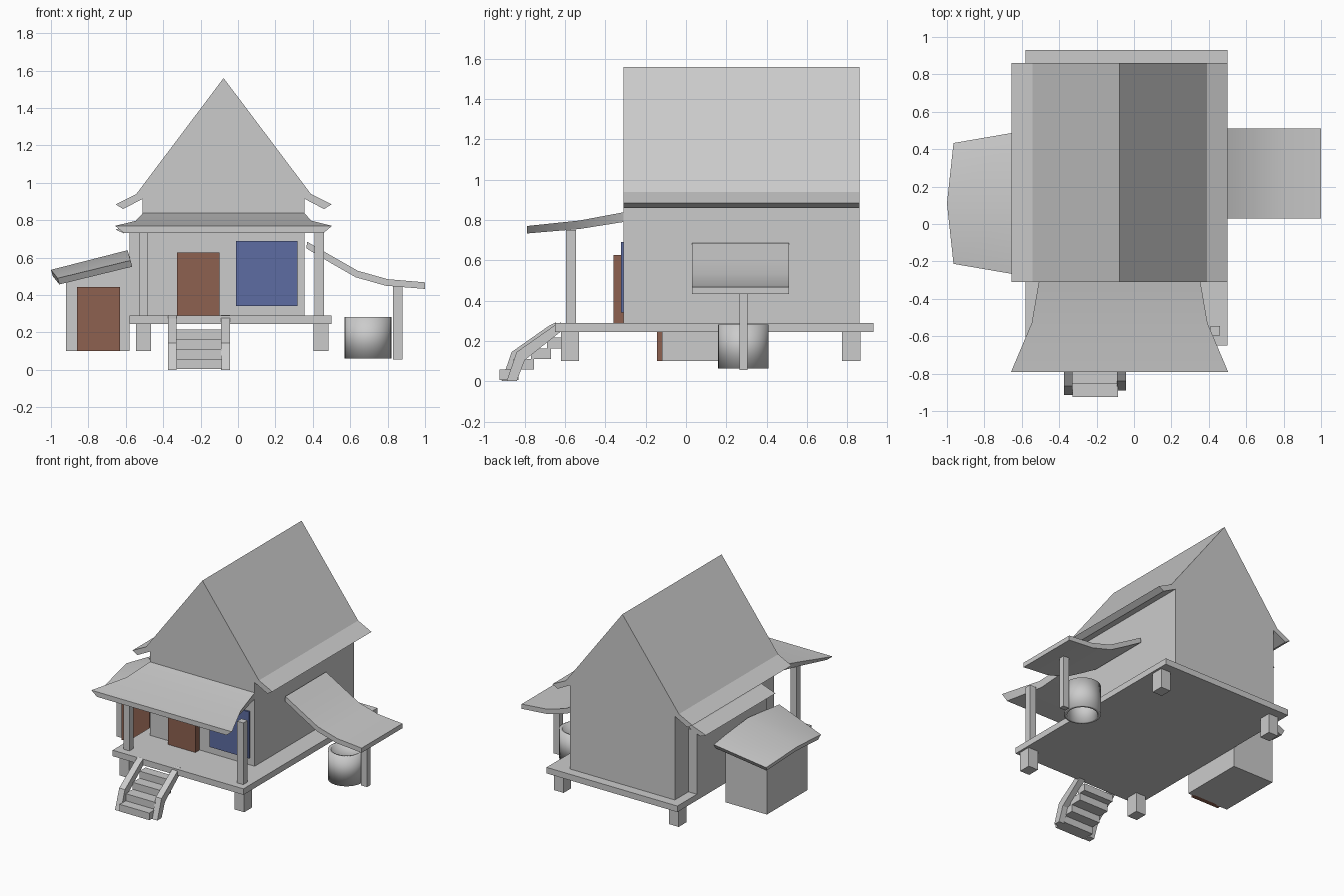
import bpy, bmesh
from math import radians

if "Cube" in bpy.data.objects:
    bpy.data.objects.remove(bpy.data.objects["Cube"])


def material(name, color):
    m = bpy.data.materials.new(name)
    m.diffuse_color = color
    m.use_nodes = True
    m.node_tree.nodes["Principled BSDF"].inputs["Base Color"].default_value = m.diffuse_color
    return m


BROWN = material("brown", (0.27, 0.12, 0.08, 1))
BLUE = material("blue", (0.11, 0.15, 0.36, 1))


def loft(name, rings, mat=None, smooth=False):
    """Skin closed rings of equal length and cap both ends."""
    bm = bmesh.new()
    vs = [[bm.verts.new(p) for p in r] for r in rings]
    n = len(rings[0])
    for a, b in zip(vs, vs[1:]):
        for i in range(n):
            j = (i + 1) % n
            bm.faces.new((a[i], a[j], b[j], b[i]))
    bm.faces.new(vs[0])
    bm.faces.new(vs[-1])
    bmesh.ops.recalc_face_normals(bm, faces=bm.faces)
    me = bpy.data.meshes.new(name)
    bm.to_mesh(me)
    bm.free()
    ob = bpy.data.objects.new(name, me)
    bpy.context.collection.objects.link(ob)
    if mat:
        me.materials.append(mat)
    if smooth:
        bpy.ops.object.select_all(action='DESELECT')
        ob.select_set(True)
        bpy.context.view_layer.objects.active = ob
        bpy.ops.object.shade_smooth_by_angle(angle=radians(30))
    return ob


def prism_y(name, pts, y0, y1, mat=None, smooth=False):
    return loft(name, [[(x, y, z) for x, z in pts] for y in (y0, y1)], mat, smooth)


def prism_x(name, pts, x0, x1):
    return loft(name, [[(x, y, z) for y, z in pts] for x in (x0, x1)])


def box(name, x0, x1, y0, y1, z0, z1, mat=None):
    return prism_y(name, [(x0, z0), (x1, z0), (x1, z1), (x0, z1)], y0, y1, mat)


# Platform on four feet
box("platform", -0.58, 0.5, -0.65, 0.93, 0.245, 0.29)
for sx, x in (("left", -0.545), ("right", 0.405)):
    for sy, y in (("front", -0.62), ("back", 0.775)):
        box(f"foot_{sy}_{sx}", x, x + 0.08, y, y + 0.09, 0.1, 0.245)

# House walls and steep gable roof with flared eaves
CX = -0.077
box("house_walls", -0.51, 0.355, -0.31, 0.86, 0.29, 0.915)
half = [(0.432, 0.915), (0.537, 0.86), (0.577, 0.885), (0.467, 0.94)]
roof = [(CX + x, z) for x, z in half] + [(CX, 1.56)]
roof += [(CX - x, z) for x, z in reversed(half)]
prism_y("main_roof", roof, -0.31, 0.86)

# Door and window
box("front_door", -0.327, -0.1, -0.36, -0.30, 0.29, 0.627, BROWN)
box("front_window", -0.01, 0.317, -0.323, -0.30, 0.342, 0.69, BLUE)

# Porch roof, widening to the front, on two posts
rings = []
for y, zt, zb, w, inset in ((-0.31, 0.838, 0.79, 0.432, 0.0),
                            (-0.53, 0.797, 0.755, 0.47, 0.02),
                            (-0.79, 0.77, 0.733, 0.58, 0.045)):
    rings.append([(CX - w, y, zt), (CX + w, y, zt),
                  (CX + w - inset, y, zb), (CX - w + inset, y, zb)])
loft("porch_roof", rings, smooth=True)
for side, x in (("left", -0.53), ("right", 0.41)):
    box(f"porch_post_{side}", x, x + 0.05, -0.595, -0.545, 0.29, 0.75)

# Left side bay with its own small roof
box("side_bay", -0.58, -0.5, -0.12, 0.70, 0.29, 0.76)
prism_y("side_bay_roof",
        [(-0.5, 0.838), (-0.545, 0.79), (-0.655, 0.75), (-0.61, 0.73),
         (-0.545, 0.755), (-0.5, 0.78)], -0.12, 0.70)

# Shed with a sloped ridged roof
prism_y("shed_walls", [(-0.92, 0.1), (-0.58, 0.1), (-0.58, 0.57), (-0.92, 0.48)],
        -0.12, 0.36)
box("shed_door", -0.86, -0.63, -0.145, -0.11, 0.1, 0.442, BROWN)
SY = 0.11
rings = []
for xr, zr, xe, ze, w in ((-1.0, 0.535, -0.965, 0.49, 0.323),
                          (-0.59, 0.64, -0.575, 0.585, 0.39)):
    rings.append([(xe, SY - w, ze), (xr, SY, zr), (xe, SY + w, ze),
                  (xe + 0.01, SY + w - 0.02, ze - 0.033),
                  (xr + 0.01, SY, zr - 0.035),
                  (xe + 0.01, SY - w + 0.02, ze - 0.033)])
loft("shed_roof", rings, smooth=True)

# Sagging awning on the right with its post
top = [(0.37, 0.685), (0.50, 0.61), (0.64, 0.53), (0.80, 0.485), (1.0, 0.468)]
bottom = [(1.0, 0.433), (0.79, 0.45), (0.63, 0.495), (0.49, 0.575), (0.365, 0.65)]
prism_y("awning", top + bottom, 0.03, 0.51, smooth=True)
box("awning_post", 0.83, 0.88, 0.265, 0.305, 0.055, 0.46)

# Open barrel under the awning
bpy.ops.mesh.primitive_cylinder_add(vertices=32, radius=0.125, depth=0.22,
                                    end_fill_type='NOTHING',
                                    location=(0.695, 0.285, 0.172))
barrel = bpy.context.object
barrel.name = "barrel"
wall = barrel.modifiers.new("wall", 'SOLIDIFY')
wall.thickness = 0.022
wall.offset = -1
bpy.ops.object.shade_smooth_by_angle(angle=radians(35))

# Front stairs between two bent side rails
steps = [(-0.925, -0.83, 0.005), (-0.855, -0.755, 0.058),
         (-0.77, -0.67, 0.11), (-0.69, -0.62, 0.163)]
for i, (y0, y1, z) in enumerate(steps, 1):
    box(f"step_{i}", -0.33, -0.085, y0, y1, z, z + 0.053)
rail = [(-0.89, 0), (-0.84, 0.145), (-0.655, 0.275), (-0.62, 0.293),
        (-0.61, 0.255), (-0.80, 0.105), (-0.84, 0)]
for side, x, dy in (("left", -0.375, -0.025), ("right", -0.09, 0.0)):
    prism_x(f"stair_rail_{side}", [(y + dy, z) for y, z in rail], x, x + 0.047)
